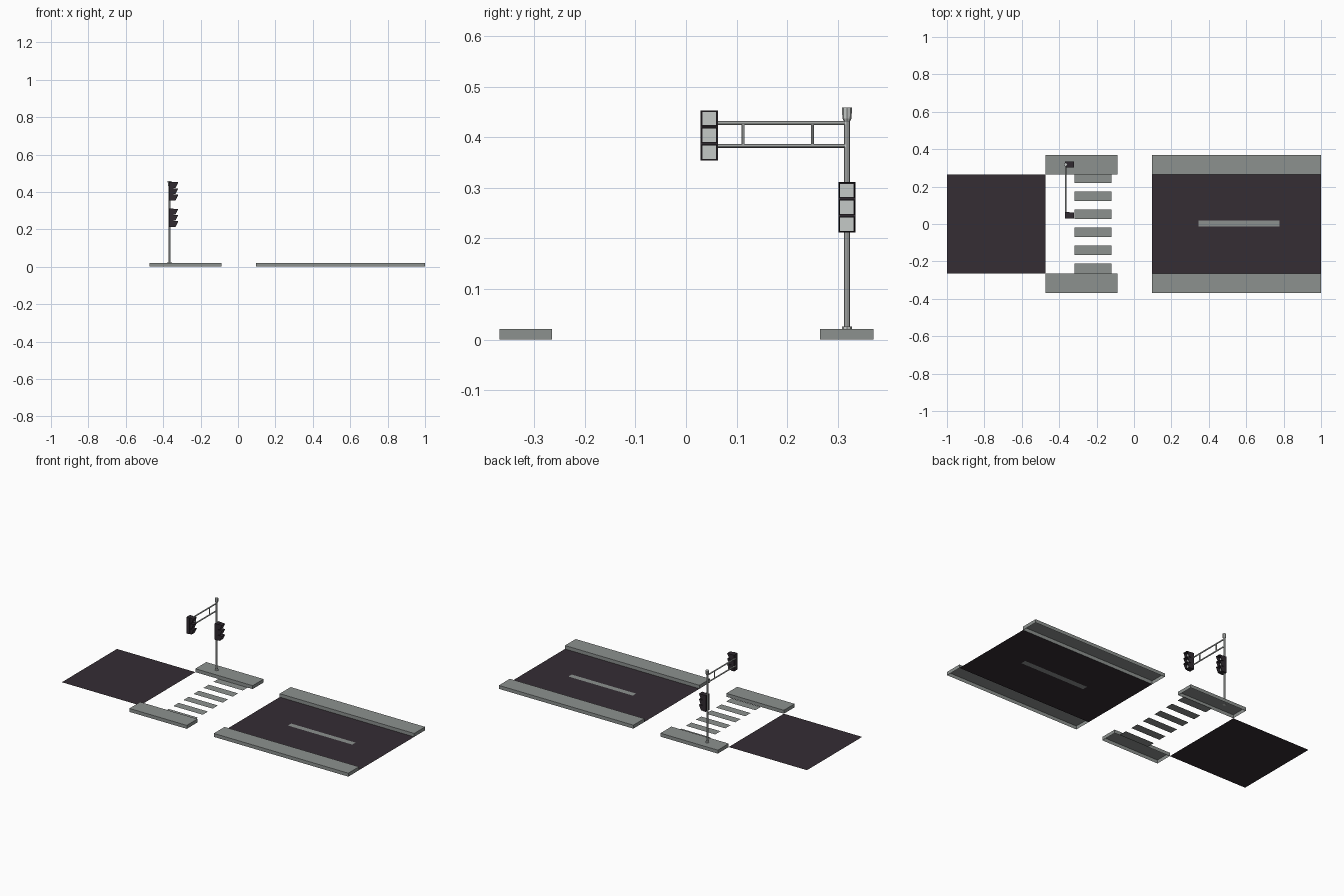
import bpy, bmesh
from mathutils import Vector, Matrix

cube = bpy.data.objects.get("Cube")
if cube:
    bpy.data.objects.remove(cube)


def material(name, color):
    m = bpy.data.materials.new(name)
    m.use_nodes = True
    m.diffuse_color = (*color, 1)
    m.node_tree.nodes["Principled BSDF"].inputs["Base Color"].default_value = (*color, 1)
    return m


ASPHALT = material("dark asphalt", (0.035, 0.026, 0.034))
CONCRETE = material("concrete grey", (0.265, 0.285, 0.275))
METAL = material("pale metal", (0.56, 0.585, 0.57))
HOUSING = material("signal charcoal", (0.03, 0.023, 0.03))


def make(name, bm, *mats):
    mesh = bpy.data.meshes.new(name)
    bm.to_mesh(mesh)
    bm.free()
    for m in mats:
        mesh.materials.append(m)
    ob = bpy.data.objects.new(name, mesh)
    bpy.context.collection.objects.link(ob)
    return ob


def plane(name, x0, x1, y0, y1, mat, z=0.0):
    bm = bmesh.new()
    bm.faces.new([bm.verts.new(p) for p in ((x0, y0, z), (x1, y0, z), (x1, y1, z), (x0, y1, z))])
    return make(name, bm, mat)


def box(name, lo, hi, mat, open_bottom=False):
    lo, hi = Vector(lo), Vector(hi)
    bm = bmesh.new()
    bmesh.ops.create_cube(bm, size=1)
    for v in bm.verts:
        v.co = (lo + hi) / 2 + v.co * (hi - lo)
    if open_bottom:
        bm.normal_update()
        under = [f for f in bm.faces if f.normal.z < -0.5]
        bmesh.ops.delete(bm, geom=under, context='FACES_ONLY')
    return make(name, bm, mat)


def rod(name, a, b, r0, mat, r1=None, sides=8):
    a, b = Vector(a), Vector(b)
    axis = b - a
    turn = axis.to_track_quat('Z', 'Y').to_matrix().to_4x4()
    bm = bmesh.new()
    bmesh.ops.create_cone(bm, cap_ends=True, segments=sides, radius1=r0,
                          radius2=r0 if r1 is None else r1, depth=axis.length,
                          matrix=Matrix.Translation((a + b) / 2) @ turn)
    ob = make(name, bm, mat)
    bpy.context.view_layer.objects.active = ob
    ob.select_set(True)
    bpy.ops.object.shade_smooth_by_angle()
    ob.select_set(False)
    return ob


ROAD = 0.265

# Road surfaces; the long one has its centre line cut into the same sheet
plane("left_road", -1, -0.473, -ROAD, ROAD, ASPHALT)
bm = bmesh.new()
grid = [[bm.verts.new((x, y, 0)) for y in (-ROAD, -0.013, 0.019, ROAD)]
        for x in (0.095, 0.345, 0.778, 1)]
for i in range(3):
    for j in range(3):
        f = bm.faces.new((grid[i][j], grid[i + 1][j], grid[i + 1][j + 1], grid[i][j + 1]))
        f.material_index = int(i == 1 and j == 1)
make("right_road", bm, ASPHALT, CONCRETE)

# Raised pavements, hollow underneath
for side, y0, y1 in (("front", -0.368, -ROAD), ("back", ROAD, 0.37)):
    for part, x0, x1 in (("crossing", -0.473, -0.087), ("road", 0.095, 1)):
        box(f"{side}_{part}_pavement", (x0, y0, 0), (x1, y1, 0.021), CONCRETE, True)

# Crosswalk stripes
for i in range(6):
    y = -0.238 + i * 0.0965
    plane(f"crosswalk_stripe_{i + 1}", -0.318, -0.121, y - 0.0255, y + 0.0255, CONCRETE)

# Signal pole with foot and flared cap
PX, PY = -0.366, 0.318
rod("pole_foot", (PX, PY, 0.02), (PX, PY, 0.026), 0.01, METAL)
rod("signal_pole", (PX, PY, 0.02), (PX, PY, 0.435), 0.0055, METAL)
rod("pole_cap_neck", (PX, PY, 0.43), (PX, PY, 0.437), 0.0055, METAL, 0.009)
rod("pole_cap", (PX, PY, 0.437), (PX, PY, 0.459), 0.009, METAL, 0.01)

# Overhanging truss arm
for name, z in (("upper", 0.428), ("lower", 0.383)):
    rod(f"{name}_arm", (PX, PY, z), (PX, 0.05, z), 0.004, METAL)
for i, y in enumerate((0.113, 0.25)):
    rod(f"arm_strut_{i + 1}", (PX, y, 0.383), (PX, y, 0.428), 0.003, METAL)


def hood(name, x, y, z):
    """Square visor tube, longer at the top than at the bottom."""
    w, h = 0.0155, 0.0152
    bm = bmesh.new()
    corners = [(-w, -h), (w, -h), (w, h), (-w, h)]
    back = [bm.verts.new((x, y + a, z + b)) for a, b in corners]
    front = [bm.verts.new((x + (0.026 if b > 0 else 0.012), y + a, z + b)) for a, b in corners]
    for i in range(4):
        j = (i + 1) % 4
        bm.faces.new((back[i], back[j], front[j], front[i]))
    bmesh.ops.recalc_face_normals(bm, faces=bm.faces)
    ob = make(name, bm, HOUSING)
    mod = ob.modifiers.new("wall", 'SOLIDIFY')
    mod.thickness = 0.002
    mod.offset = -1


def signal(name, y, z):
    x0, x1 = PX - 0.002, PX + 0.02
    box(f"{name}_housing", (x0, y - 0.017, z - 0.0495), (x1, y + 0.017, z + 0.0495), HOUSING)
    for label, dz in (("top", 0.0333), ("middle", 0), ("bottom", -0.0333)):
        hood(f"{name}_{label}_hood", x1, y, z + dz)
        box(f"{name}_{label}_lens", (x1 - 0.001, y - 0.0133, z + dz - 0.0132),
            (x1 + 0.001, y + 0.0133, z + dz + 0.0132), METAL)


signal("arm_signal", 0.046, 0.4035)
signal("pole_signal", PY, 0.2615)
